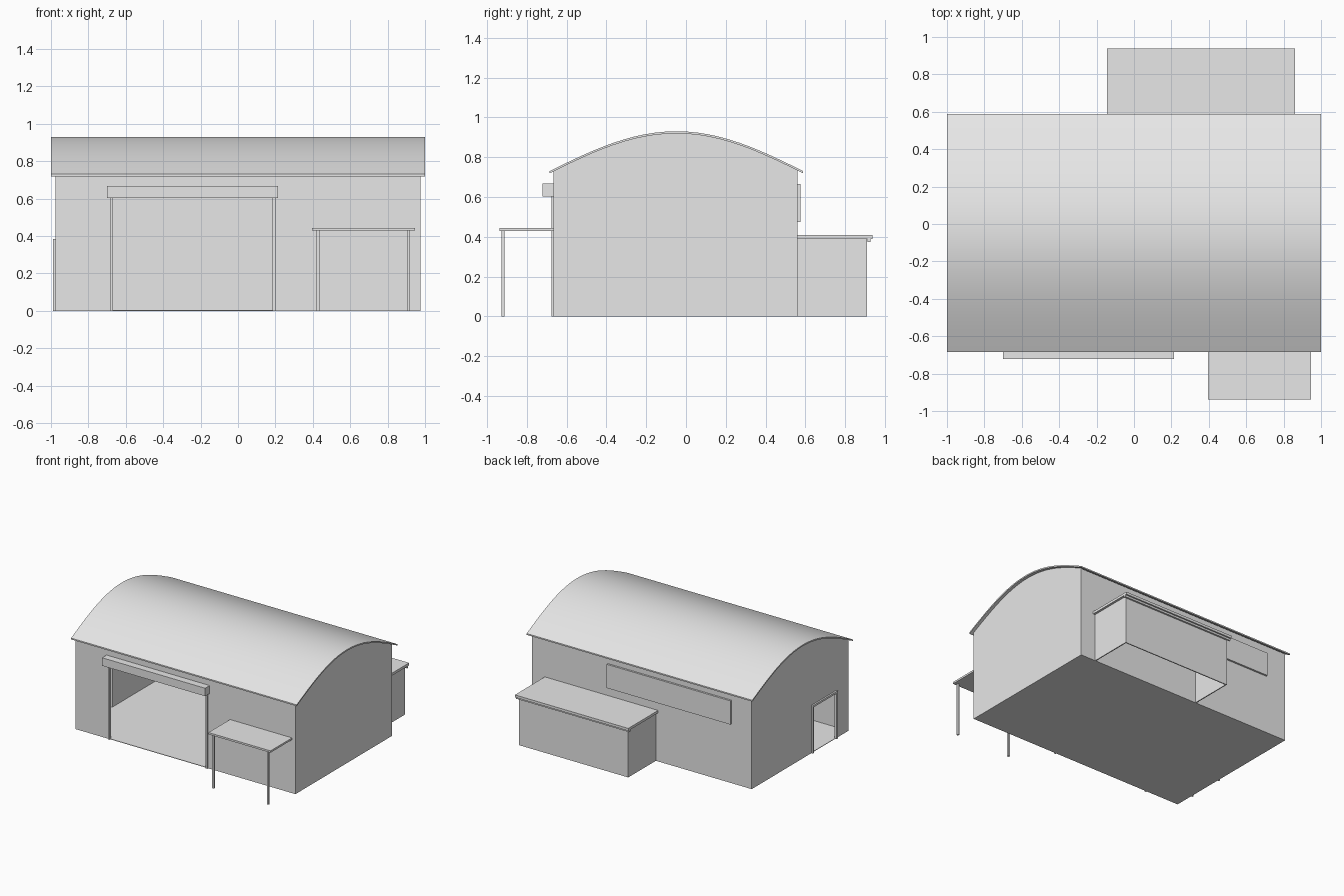
import bpy, bmesh, math
from mathutils import Vector

if "Cube" in bpy.data.objects:
    bpy.data.objects.remove(bpy.data.objects["Cube"])

grey = bpy.data.materials.new("light_grey")
grey.use_nodes = True
COLOR = (0.8, 0.8, 0.8, 1)
grey.diffuse_color = COLOR
grey.node_tree.nodes["Principled BSDF"].inputs["Base Color"].default_value = COLOR

X, FRONT, BACK = 0.975, -0.665, 0.56      # outer wall planes
EAVE, RISE, MID, HALF = 0.73, 0.2, -0.048, 0.637
THIN = 0.008


def finish(name, bm):
    bmesh.ops.recalc_face_normals(bm, faces=bm.faces)
    mesh = bpy.data.meshes.new(name)
    bm.to_mesh(mesh)
    bm.free()
    mesh.materials.append(grey)
    ob = bpy.data.objects.new(name, mesh)
    bpy.context.collection.objects.link(ob)
    return ob


def prism(name, points, push):
    """Extrude a closed outline along a vector."""
    bm = bmesh.new()
    face = bm.faces.new([bm.verts.new(p) for p in points])
    out = bmesh.ops.extrude_face_region(bm, geom=[face])
    moved = [v for v in out["geom"] if isinstance(v, bmesh.types.BMVert)]
    bmesh.ops.translate(bm, verts=moved, vec=Vector(push))
    return finish(name, bm)


def box(name, x, y, z):
    base = [(x[0], y[0], z[0]), (x[1], y[0], z[0]), (x[1], y[1], z[0]), (x[0], y[1], z[0])]
    return prism(name, base, (0, 0, z[1] - z[0]))


def roof_z(y):
    return EAVE + RISE * math.cos(math.pi / 2 * (y - MID) / HALF)


def arc(y0, y1, drop, n=24):
    ys = [y0 + (y1 - y0) * i / n for i in range(n + 1)]
    return [(y, roof_z(y) - drop) for y in ys]


def doorway(a, b, top):
    return [(a, 0), (a, top), (b, top), (b, 0)]


# Main hall: floor and long walls
box("floor", (-X, X), (FRONT, BACK), (0, 0.004))
box("back_wall", (-X, X), (BACK - THIN, BACK), (0, EAVE))
front = [(-X, 0)] + doorway(-0.67, 0.19, 0.605) + [(X, 0), (X, EAVE), (-X, EAVE)]
prism("front_wall", [(x, FRONT, z) for x, z in front], (0, THIN, 0))

# End walls with curved tops; the right one has a doorway
crown = arc(BACK, FRONT, 0.006)
left = [(FRONT, 0), (BACK, 0)] + crown
right = [(FRONT, 0)] + doorway(-0.5, -0.205, 0.37) + [(BACK, 0)] + crown
prism("left_end_wall", [(X, y, z) for y, z in left], (-THIN, 0, 0))
prism("right_end_wall", [(-X, y, z) for y, z in right], (THIN, 0, 0))

# Barrel roof shell
y0, y1 = MID - HALF, MID + HALF
shell = arc(y0, y1, 0) + arc(y1, y0, 0.011)
roof = prism("barrel_roof", [(-1, y, z) for y, z in shell], (2, 0, 0))
bpy.context.view_layer.objects.active = roof
roof.select_set(True)
bpy.ops.object.shade_smooth_by_angle(angle=math.radians(30))
roof.select_set(False)

# Large front door: jambs and shutter housing
for side, x in (("right", -0.682), ("left", 0.185)):
    box(f"front_door_{side}_jamb", (x, x + 0.015), (FRONT - 0.01, FRONT + THIN), (0, 0.605))
box("shutter_housing", (-0.7, 0.215), (-0.722, FRONT), (0.603, 0.667))

# Side door frame
for side, y in (("front", -0.512), ("back", -0.21)):
    box(f"side_door_{side}_jamb", (-0.988, -X + THIN), (y, y + 0.015), (0, 0.383))
box("side_door_lintel", (-0.988, -X + THIN), (-0.512, -0.195), (0.367, 0.383))

# Front canopy on two posts
box("canopy_roof", (0.395, 0.945), (-0.938, FRONT), (0.428, 0.443))
for side, x in (("right", 0.42), ("left", 0.905)):
    box(f"canopy_{side}_post", (x, x + 0.015), (-0.927, -0.912), (0, 0.428))

# Back window panel
box("back_window", (-0.795, 0.3), (BACK, BACK + 0.015), (0.475, 0.665))

# Lean-to shed, open underneath
SX0, SX1, SY = -0.125, 0.842, 0.91
box("shed_back_wall", (SX0, SX1), (SY - THIN, SY), (0, 0.39))
box("shed_right_wall", (SX0, SX0 + THIN), (BACK, SY - THIN), (0, 0.39))
box("shed_left_wall", (SX1 - THIN, SX1), (BACK, SY - THIN), (0, 0.39))
box("shed_roof", (-0.145, 0.86), (BACK, 0.938), (0.389, 0.409))
box("shed_gutter", (-0.145, 0.86), (0.912, 0.926), (0.374, 0.389))
